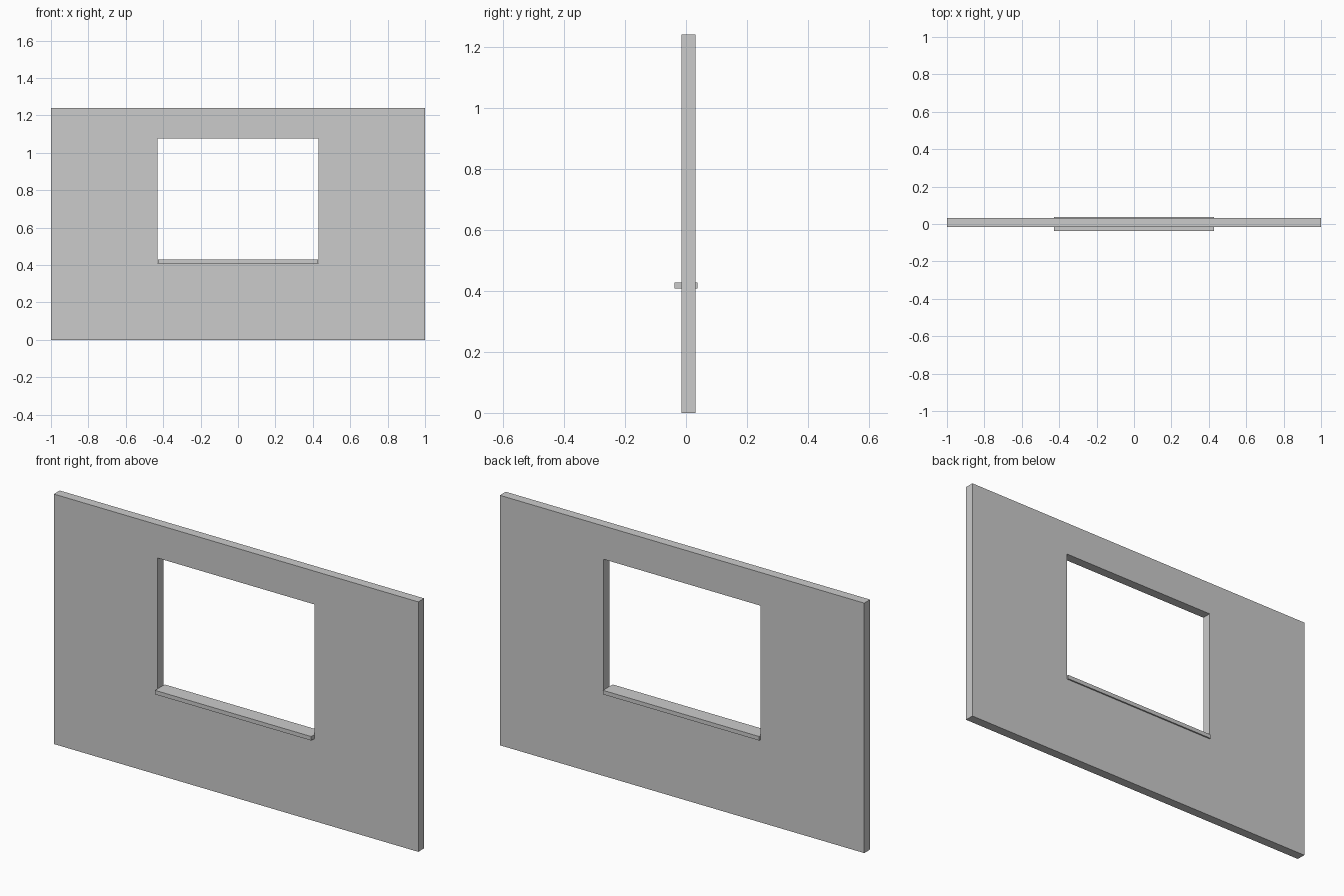
import bpy, bmesh

if "Cube" in bpy.data.objects:
    bpy.data.objects.remove(bpy.data.objects["Cube"])


def link(name, bm):
    bmesh.ops.recalc_face_normals(bm, faces=bm.faces)
    mesh = bpy.data.meshes.new(name)
    bm.to_mesh(mesh)
    bm.free()
    obj = bpy.data.objects.new(name, mesh)
    bpy.context.collection.objects.link(obj)
    return obj


def rect(bm, x, z0, z1, y):
    return [bm.verts.new(p) for p in ((-x, y, z0), (x, y, z0), (x, y, z1), (-x, y, z1))]


# Wall panel with a rectangular window opening
bm = bmesh.new()
front, back = -0.015, 0.031
loops = [rect(bm, 1.0, 0.0, 1.24, front), rect(bm, 0.43, 0.408, 1.075, front),
         rect(bm, 0.43, 0.408, 1.075, back), rect(bm, 1.0, 0.0, 1.24, back)]
for k in range(4):
    a, b = loops[k], loops[(k + 1) % 4]
    for i in range(4):
        j = (i + 1) % 4
        bm.faces.new((a[i], a[j], b[j], b[i]))
link("wall_panel", bm)

# Window sill, lying in the bottom of the opening and overhanging both faces
bm = bmesh.new()
bmesh.ops.create_cube(bm, size=1.0)
bmesh.ops.scale(bm, vec=(0.857, 0.076, 0.02), verts=bm.verts)
bmesh.ops.translate(bm, vec=(0, 0, 0.418), verts=bm.verts)
link("window_sill", bm)
